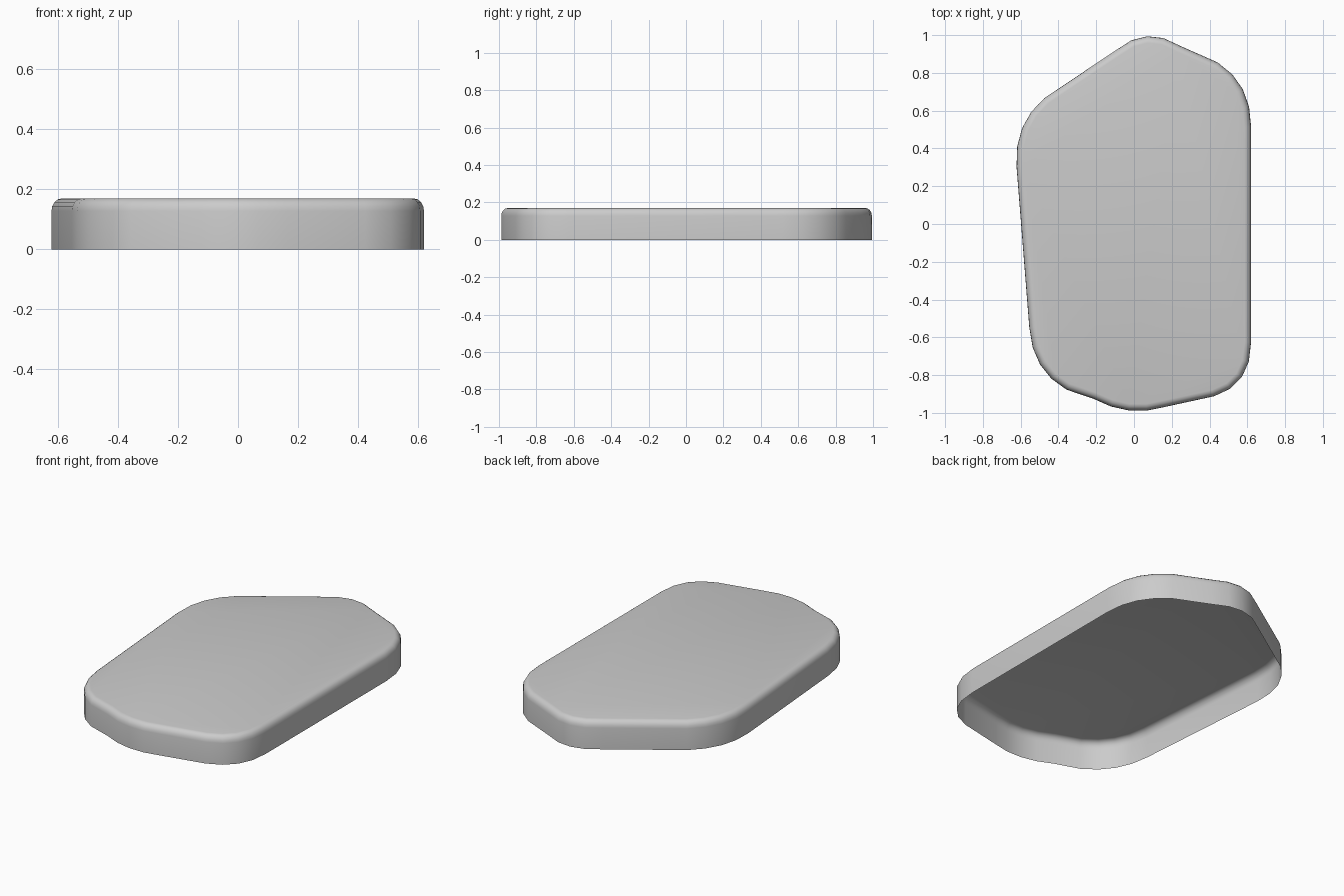
import bpy, bmesh, math
from mathutils import Vector

if "Cube" in bpy.data.objects:
    bpy.data.objects.remove(bpy.data.objects["Cube"])

HEIGHT, INSET, DROP, STEPS = 0.17, 0.035, 0.042, 4

# Sharp corners of the six-sided outline, counter-clockwise
corners = [Vector(c) for c in [(0.62, -0.853), (0.62, 0.743), (0.066, 1.056),
                               (-0.637, 0.53), (-0.539, -0.776), (-0.031, -1.027)]]


def tangent(a, b):
    d = (b - a).normalized()
    return a + Vector((d.x * 0.203, d.y * 0.228))


# Round each corner with a short quadratic curve
outline = []
for i, c in enumerate(corners):
    p, q = tangent(c, corners[i - 1]), tangent(c, corners[(i + 1) % 6])
    for k in range(5):
        t = k / 4
        outline.append(p * (1 - t) ** 2 + c * 2 * t * (1 - t) + q * t ** 2)

# Inward direction at every outline point
n = len(outline)
inward = []
for i in range(n):
    d1 = (outline[i] - outline[i - 1]).normalized()
    d2 = (outline[(i + 1) % n] - outline[i]).normalized()
    d = (d1 + d2).normalized()
    inward.append(Vector((-d.y, d.x)))

# Wall profile: straight side, then a rounded rim (inset, height)
profile = [(0, 0)]
for k in range(STEPS + 1):
    a = math.pi / 2 * k / STEPS
    profile.append((INSET * (1 - math.cos(a)), HEIGHT - DROP * (1 - math.sin(a))))

# Open-bottomed slab: stacked rings closed by a flat top
bm = bmesh.new()
rings = [[bm.verts.new((*(p + m * off), z)) for p, m in zip(outline, inward)]
         for off, z in profile]
for lo, hi in zip(rings, rings[1:]):
    for i in range(n):
        j = (i + 1) % n
        bm.faces.new((lo[i], lo[j], hi[j], hi[i]))
bm.faces.new(rings[-1])
mesh = bpy.data.meshes.new("rounded_slab")
bm.to_mesh(mesh)
bm.free()

slab = bpy.data.objects.new("rounded_slab", mesh)
bpy.context.collection.objects.link(slab)
bpy.context.view_layer.objects.active = slab
slab.select_set(True)
bpy.ops.object.shade_smooth_by_angle(angle=math.radians(40))
